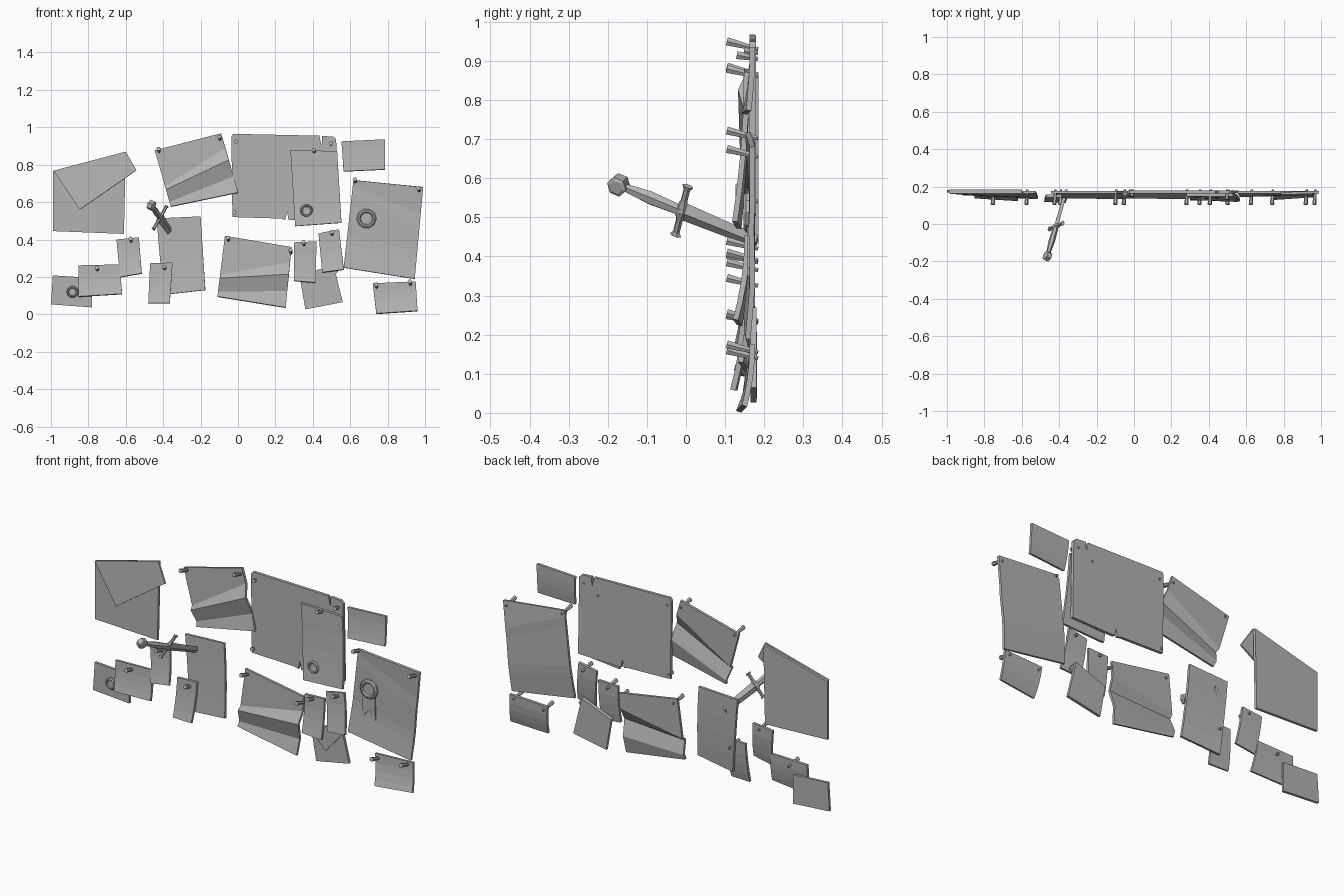
import bpy, bmesh, math
from mathutils import Vector, Matrix

if "Cube" in bpy.data.objects:
    bpy.data.objects.remove(bpy.data.objects["Cube"])

grey = bpy.data.materials.new("plain_grey")
grey.use_nodes = True
grey.diffuse_color = (.45, .45, .45, 1)
grey.node_tree.nodes["Principled BSDF"].inputs["Base Color"].default_value = grey.diffuse_color


def finish(name, bm, thickness=0):
    mesh = bpy.data.meshes.new(name)
    bm.to_mesh(mesh)
    bm.free()
    mesh.materials.append(grey)
    obj = bpy.data.objects.new(name, mesh)
    bpy.context.collection.objects.link(obj)
    if thickness:
        mod = obj.modifiers.new("thickness", "SOLIDIFY")
        mod.thickness, mod.offset = thickness, -1
    return obj


def plate(name, points, thickness=.015):
    """Flat outline of (x, y, z) points, thickened backwards."""
    bm = bmesh.new()
    face = bm.faces.new([bm.verts.new(p) for p in points])
    face.normal_update()
    if face.normal.y > 0:
        face.normal_flip()
    return finish(name, bm, thickness)


def flat(points, y):
    return [(x, y, z) for x, z in points]


CURL_STEPS = (0, .3, .55, .8, 1)


def sheet(name, tl, tr, br, bl, y=.163, curl=(0, 0), folds=None):
    """Paper with four (x, z) corners; curls or folds towards the front."""
    tl, tr, br, bl = map(Vector, (tl, tr, br, bl))
    rows = folds or [(v, v, curl[0] * v * v, curl[1] * v * v) for v in CURL_STEPS]
    bm = bmesh.new()
    previous = None
    for vl, vr, dl, dr in rows:
        left, right = tl.lerp(bl, vl), tr.lerp(br, vr)
        pair = (bm.verts.new((left.x, y - dl, left.y)),
                bm.verts.new((right.x, y - dr, right.y)))
        if previous:
            bm.faces.new((previous[0], pair[0], pair[1], previous[1]))
        previous = pair
    return finish(name, bm, .014)


def loft(name, stations, sides, origin, axis, side, turn=0):
    """Solid along an axis from (distance, half width, half depth) rings."""
    axis = Vector(axis).normalized()
    side = Vector(side)
    side = (side - axis * side.dot(axis)).normalized()
    other = axis.cross(side)
    bm = bmesh.new()
    rings = []
    for t, w, d in stations:
        angles = [math.tau * i / sides + turn for i in range(sides)]
        rings.append([bm.verts.new(Vector(origin) + axis * t + side * w * math.cos(a)
                                   + other * d * math.sin(a)) for a in angles])
    for a, b in zip(rings, rings[1:]):
        for i in range(sides):
            j = (i + 1) % sides
            bm.faces.new((a[i], a[j], b[j], b[i]))
    bm.faces.new(rings[0])
    bm.faces.new(rings[-1])
    bmesh.ops.recalc_face_normals(bm, faces=bm.faces)
    return finish(name, bm)


def nail(name, x, z, front=.105, dx=0, drop=.02):
    head = Vector((x, front, z))
    axis = Vector((x + dx, .184, z - drop)) - head
    loft(name, [(0, .012, .012), (axis.length, .006, .006)], 6, head, axis, (1, 0, 0))


def seal(name, x, z, y, radius):
    """Round wax seal with a raised rim and sunken middle."""
    rings = [(0, 1), (.01, 1), (.016, .85), (.016, .7), (.009, .6)]
    loft(name, [(t, radius * r, radius * r) for t, r in rings], 10,
         (x, y, z), (0, -1, 0), (1, 0, 0))


# Envelopes with a loose flap
plate("large_envelope", flat([(-.99, .765), (-.6, .865), (-.61, .43), (-.99, .445)], .17))
plate("large_envelope_flap", [(-.987, .162, .768), (-.6, .162, .87),
                              (-.543, .14, .77), (-.848, .15, .56)], .01)
plate("small_envelope", flat([(.33, .2), (.51, .27), (.56, .065), (.36, .027)], .165))
plate("small_envelope_flap", flat([(.33, .2), (.51, .27), (.54, .235), (.42, .1)], .158), .008)

# Poster with small tears along its edges
plate("poster", flat([(-.035, .95), (-.025, .965), (.435, .955), (.447, .9), (.45, .954),
                      (.51, .95), (.525, .935), (.532, .51), (.27, .505), (.262, .55),
                      (.252, .505), (.23, .512), (-.03, .52)], .163), .016)

# Zigzag folded letters: each fold stands out as a ridge
zigzag = [(0, 0, 0, 0), (.64, .25, .005, 0), (.7, .45, .025, .03),
          (.92, .73, 0, .005), (1, 1, .012, .02)]
sheet("upper_folded_letter", (-.445, .877), (-.09, .968), (0, .652), (-.36, .577), folds=zigzag)
sheet("lower_folded_letter", (-.07, .42), (.286, .36), (.255, .037), (-.11, .096), folds=zigzag)

# Notices pinned at the top and curling at the bottom
sheet("sealed_notice", (.28, .88), (.53, .872), (.553, .49), (.305, .472),
      y=.148, curl=(.02, .03))
sheet("top_right_note", (.553, .925), (.785, .936), (.785, .775), (.565, .765), curl=(.02, .01))
sheet("award_sheet", (.617, .717), (.99, .68), (.945, .19), (.565, .25),
      folds=[(0, 0, .012, 0), (.06, .3, 0, 0), (.16, .42, 0, .003),
             (.62, .7, 0, 0), (.74, .8, .003, .003), (1, 1, .016, .012)])
sheet("bottom_right_note", (.72, .166), (.95, .176), (.96, .02), (.74, .005), curl=(.035, .02))
sheet("dagger_notice", (-.436, .513), (-.2, .524), (-.175, .13), (-.4, .105), curl=(.012, .03))
sheet("long_slip", (-.47, .273), (-.35, .277), (-.365, .06), (-.48, .06),
      y=.143, curl=(.025, .03))
sheet("left_slip", (-.65, .4), (-.53, .412), (-.515, .22), (-.63, .2), curl=(.025, .03))
sheet("left_note", (-.853, .262), (-.633, .267), (-.62, .11), (-.853, .096),
      y=.152, curl=(.015, .03))
sheet("bottom_left_note", (-.99, .208), (-.78, .195), (-.78, .037), (-1, .053), y=.168)
sheet("middle_slip", (.3, .385), (.42, .39), (.415, .17), (.3, .18), y=.15, curl=(.025, .02))
sheet("right_slip", (.43, .433), (.54, .455), (.565, .24), (.45, .225), y=.15, curl=(.02, .03))

# Seals and award rosette
seal("notice_seal", .366, .555, .142, .035)
seal("note_seal", -.885, .12, .168, .032)
seal("award_rosette", .687, .512, .163, .053)
plate("award_ribbon", flat([(.65, .49), (.648, .35), (.687, .4), (.727, .35), (.722, .49)], .156), .01)

# Nails through the pinned sheets
for name, x, z in [("upper_letter_left", -.425, .885), ("upper_letter_right", -.1, .95),
                   ("sealed_notice", .405, .88), ("award_left", .625, .722),
                   ("award_right", .965, .675), ("bottom_right_left", .738, .16),
                   ("bottom_right_right", .918, .175), ("lower_letter_left", -.055, .41),
                   ("lower_letter_right", .28, .345), ("long_slip", -.395, .255),
                   ("left_slip", -.575, .405), ("left_note", -.755, .25),
                   ("middle_slip", .35, .385), ("right_slip", .5, .44)]:
    nail(name + "_nail", x, z, dx=.005)
nail("poster_top_left_nail", -.01, .925, .148, drop=.005)
nail("poster_bottom_left_nail", -.02, .545, .148, drop=.005)
nail("poster_top_right_nail", .497, .915, .13, drop=.01)

# Dagger driven in at a slant
pommel = Vector((-.463, -.172, .583))
along = Vector((.105, .365, -.15)).normalized()
across = Vector((.48, .19, .86))
across = (across - along * across.dot(along)).normalized()
through = along.cross(across)
guard = pommel + along * .18
loft("dagger_pommel", [(-.018, .018, .018), (-.014, .027, .027), (.014, .027, .027),
                       (.018, .018, .018)], 6, pommel, through, along)
loft("dagger_grip", [(.015, .011, .011), (.09, .019, .017), (.18, .015, .014)],
     6, pommel, along, across)
loft("dagger_guard", [(-.074, .016, .01), (-.064, .009, .008), (-.03, .009, .009),
                      (0, .019, .015), (.03, .009, .009), (.064, .009, .008),
                      (.074, .016, .01)], 6, guard, across, along)
loft("dagger_blade", [(0, .026, .011), (.15, .021, .009), (.215, .019, .008)],
     4, guard, along, across)
